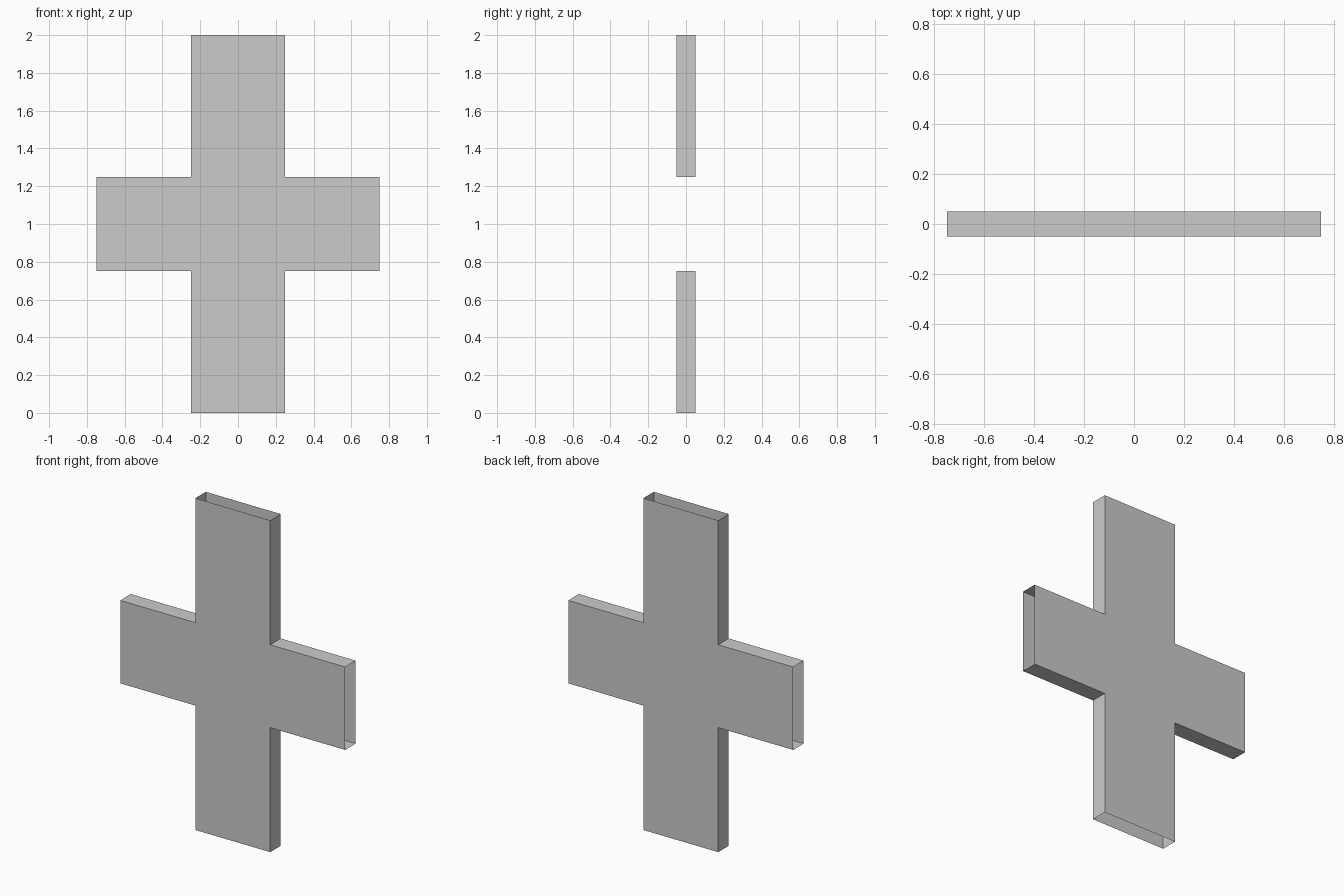
import bpy, bmesh

if "Cube" in bpy.data.objects:
    bpy.data.objects.remove(bpy.data.objects["Cube"])

HALF_DEPTH = 0.05
W, ARM, LOW, HIGH, TOP = 0.25, 0.75, 0.75, 1.25, 2.0

bm = bmesh.new()


def wall(points):
    """Add one flat face."""
    bm.faces.new([bm.verts.new(p) for p in points])


def strip(a, b):
    """Add a face spanning the depth along the segment a-b in the xz plane."""
    y = HALF_DEPTH
    wall([(a[0], -y, a[1]), (b[0], -y, b[1]), (b[0], y, b[1]), (a[0], y, a[1])])


# Front and back cross-shaped plates
right = [(W, 0), (W, LOW), (ARM, LOW), (ARM, HIGH), (W, HIGH), (W, TOP)]
outline = right + [(-x, z) for x, z in reversed(right)]
wall([(x, -HALF_DEPTH, z) for x, z in outline])
wall([(x, HALF_DEPTH, z) for x, z in reversed(outline)])

# Upright side walls, with all four ends left open
for z0, z1 in ((0, LOW), (HIGH, TOP)):
    strip((W, z0), (W, z1))
    strip((-W, z1), (-W, z0))

# Top and bottom of the crossbar, running through the upright
for s0, s1 in ((-ARM, -W), (-W, W), (W, ARM)):
    strip((s0, HIGH), (s1, HIGH))
    strip((s1, LOW), (s0, LOW))

bmesh.ops.remove_doubles(bm, verts=bm.verts, dist=0.0001)
mesh = bpy.data.meshes.new("hollow_cross")
bm.to_mesh(mesh)
bm.free()
bpy.context.collection.objects.link(bpy.data.objects.new("hollow_cross", mesh))
